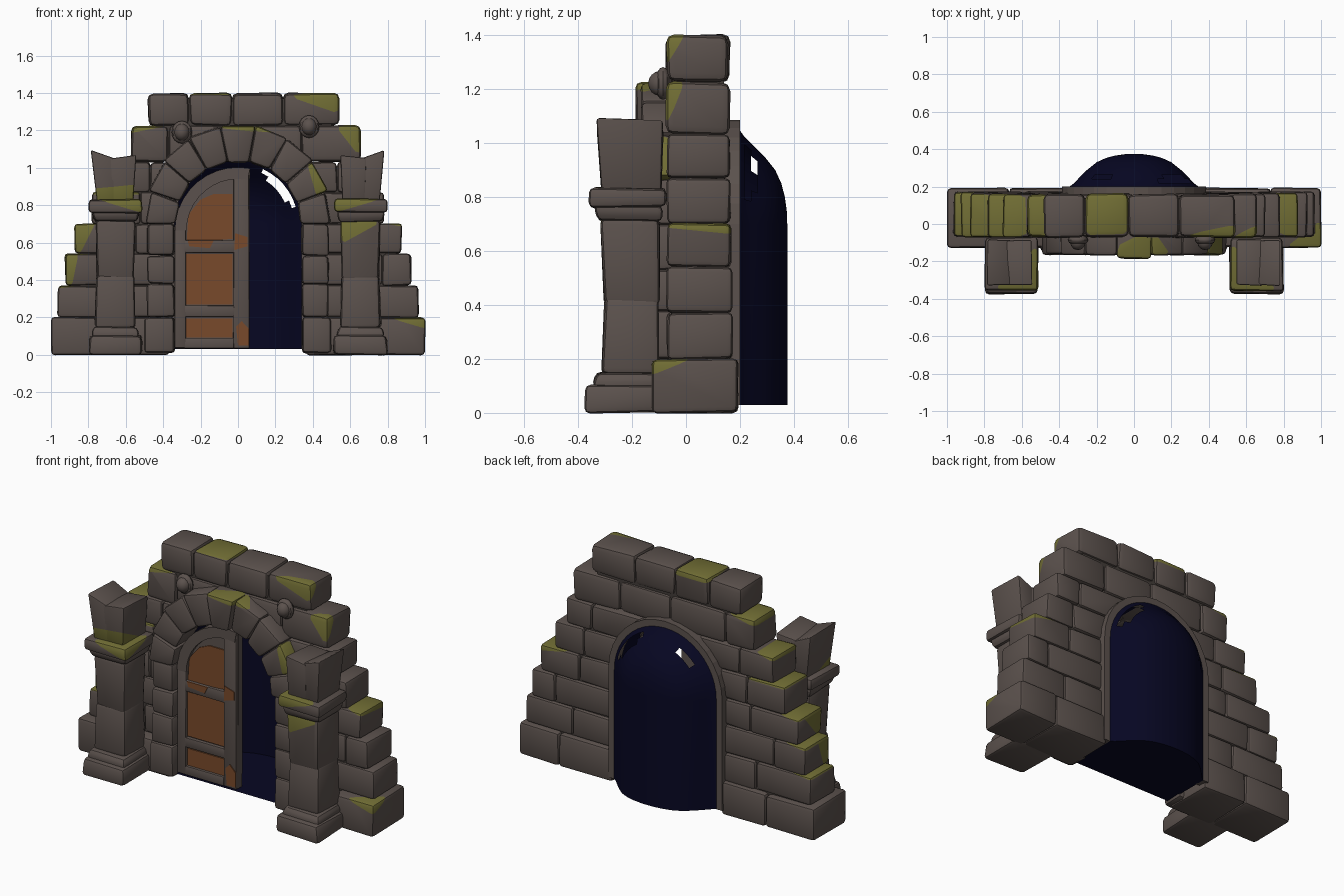
import bpy, bmesh, math, random
from mathutils import Vector

if "Cube" in bpy.data.objects:
    bpy.data.objects.remove(bpy.data.objects["Cube"])

random.seed(4)
STONE, DARK, MOSS, WOOD, NAVY = range(5)
COLOURS = [("stone", (0.105, 0.083, 0.074)), ("joint_stone", (0.055, 0.045, 0.04)),
           ("moss", (0.165, 0.155, 0.035)), ("door_wood", (0.19, 0.068, 0.024)),
           ("dark_interior", (0.002, 0.002, 0.016))]
mats = []
for name, c in COLOURS:
    m = bpy.data.materials.new(name)
    m.diffuse_color = (*c, 1)
    m.use_nodes = True
    m.node_tree.nodes["Principled BSDF"].inputs["Base Color"].default_value = m.diffuse_color
    mats.append(m)

# moss: the stone containing the point is cut by a plane and mossy beyond it
MOSS_CUTS = [((.42, -.055, 1.355), (.2, -1, .6)), ((-.15, 0, 1.385), (0, .1, 1)),
             ((.60, -.06, 1.16), (1, -2, .8)), ((-.50, 0, 1.2), (-.2, 0, 1)),
             ((-.66, 0, 1.015), (-.2, 0, 1)), ((-.72, 0, .858), (0, 0, 1)),
             ((-.82, -.06, .60), (-1, -.6, .5)), ((-.88, -.06, .44), (-1, -.6, .2)),
             ((-.83, 0, .688), (-.1, 0, 1)), ((-.9, 0, .528), (-.1, 0, 1)), ((-.94, 0, .358), (-.1, 0, 1)),
             ((.82, 0, .69), (.2, .1, 1)), ((.93, -.05, .192), (.3, -.4, 1)),
             ((-.67, -.3, .89), (.1, -.5, -1)), ((.65, -.31, .66), (-.3, -1.5, .5)),
             ((-.60, -.25, .816), (.3, -.3, 1)), ((.60, -.25, .816), (-.3, -.3, 1)),
             ((.07, -.1, 1.212), (.1, -.2, 1)), ((.41, -.1, .95), (1, -.3, .3))]


def finish(name, bm):
    me = bpy.data.meshes.new(name)
    bm.to_mesh(me)
    bm.free()
    for m in mats:
        me.materials.append(m)
    ob = bpy.data.objects.new(name, me)
    bpy.context.collection.objects.link(ob)
    return ob


def solid(bm, a, b, bevel=.02, mat=STONE, jit=.005):
    """Prism between two matching loops, with worn edges and moss."""
    t = bmesh.new()
    va, vb = [[t.verts.new([c + random.uniform(-jit, jit) for c in p]) for p in l] for l in (a, b)]
    n = len(a)
    t.faces.new(va)
    t.faces.new(vb[::-1])
    for i in range(n):
        t.faces.new((va[i], vb[i], vb[(i + 1) % n], va[(i + 1) % n]))
    bmesh.ops.recalc_face_normals(t, faces=t.faces[:])
    if bevel:
        bmesh.ops.bevel(t, geom=t.edges[:], offset=bevel, segments=2, profile=.5,
                        affect='EDGES', clamp_overlap=True)
    for f in t.faces:
        f.material_index = mat
    if mat == STONE and bevel:
        pts = list(a) + list(b)
        lo = [min(p[i] for p in pts) for i in range(3)]
        hi = [max(p[i] for p in pts) for i in range(3)]
        for co, no in MOSS_CUTS:
            if all(lo[i] <= co[i] <= hi[i] for i in range(3)):
                bmesh.ops.bisect_plane(t, geom=t.verts[:] + t.edges[:] + t.faces[:],
                                       plane_co=co, plane_no=no)
                for f in t.faces:
                    if (f.calc_center_median() - Vector(co)).dot(Vector(no)) > 0:
                        f.material_index = MOSS
    me = bpy.data.meshes.new("tmp")
    t.to_mesh(me)
    t.free()
    bm.from_mesh(me)
    bpy.data.meshes.remove(me)


def slab(bm, pts, y0, y1, **k):
    """Front outline (x, z) pushed from y0 to y1."""
    solid(bm, [(x, y0, z) for x, z in pts], [(x, y1, z) for x, z in pts], **k)


def rect(x0, x1, z0, z1):
    return [(x0, z0), (x1, z0), (x1, z1), (x0, z1)]


def tier(bm, cx, z0, z1, h0, ya0, yb0, h1, ya1, yb1, **k):
    """Four-sided column piece, half width and y range at bottom and top."""
    loop = lambda h, ya, yb, z: [(cx - h, ya, z), (cx + h, ya, z), (cx + h, yb, z), (cx - h, yb, z)]
    solid(bm, loop(h0, ya0, yb0, z0), loop(h1, ya1, yb1, z1), **k)


def arc(r, a0, a1, n, zc=.7):
    return [(r * math.cos(math.radians(a0 + (a1 - a0) * i / n)),
             zc + r * math.sin(math.radians(a0 + (a1 - a0) * i / n))) for i in range(n + 1)]


# stepped wall: courses either side of the opening
def inner(z):
    return math.sqrt(max(.365 ** 2 - max(z - .7, 0) ** 2, .02))


wall, core = bmesh.new(), bmesh.new()
rows = [(0, .2, 1.0, .70), (.2, .37, .965, .62), (.37, .54, .925, .74), (.54, .70, .875, .58),
        (.70, .87, .78, .55), (.87, 1.03, .70, .50)]
for i, (z0, z1, out, joint) in enumerate(rows):
    y0, y1 = (-.125, .192) if i == 0 else (-.07, .175 - .003 * i)
    for s in (-1, 1):
        j = joint + .03 * s
        for pts in ([(inner(z0), z0), (j, z0), (j, z1), (inner(z1), z1)], rect(j, out, z0, z1)):
            slab(wall, [(s * x, z) for x, z in pts], y0, y1, jit=.004)
        zb, zt = max(z0 - .025, .015), z1 - .02
        pts = [(inner(z0) + .02, zb), (out - .03, zb), (out - .03, zt), (inner(zt) + .02, zt)]
        slab(core, [(s * x, z) for x, z in pts], y0 + .017, y1 - .017, bevel=0, mat=DARK, jit=0)
# upper courses bridging the arch
for z0, z1, xs in [(1.03, 1.225, [-.57, -.37, 0, .34, .655]), (1.225, 1.4, [-.48, -.26, -.03, .24, .54])]:
    for xa, xb in zip(xs, xs[1:]):
        slab(wall, rect(xa, xb, z0, z1), -.072, .16, bevel=.03, jit=.006)
    slab(core, rect(xs[0] + .04, xs[-1] - .04, max(z0 - .03, 1.05), z1 - .03), -.05, .14,
         bevel=0, mat=DARK, jit=0)
finish("wall_blocks", wall)
finish("wall_core", core)

# front arch: jamb blocks and wedge stones
arch = bmesh.new()
for s in (-1, 1):
    for k, (z0, z1) in enumerate([(.01, .2), (.2, .38), (.38, .53), (.53, .7)]):
        w = .5 if k == 0 else .485
        slab(arch, [(s * x, z) for x, z in rect(.34, w, z0, z1)], -.145, 0)
for k in range(9):
    a0, a1 = 20 * k, 20 * k + 20
    ro = .49 + .045 * math.sin(math.radians(a0 + 10))
    front = -.185 if k == 4 else -.165
    slab(arch, arc(.335, a0, a1, 1) + arc(ro, a1, a0, 1), front, 0, bevel=.02)
finish("front_arch", arch)

# thin arch rim on the back
rim = bmesh.new()
ri = [(.34, .03)] + arc(.34, 0, 180, 16) + [(-.34, .03)]
ro = [(.385, .03)] + arc(.385, 0, 180, 16) + [(-.385, .03)]
for i in range(len(ri) - 1):
    slab(rim, [ri[i], ro[i], ro[i + 1], ri[i + 1]], .14, .2, bevel=0, jit=0)
finish("back_rim", rim)

# dark domed niche behind the doorway, with broken gaps near the top
bm = bmesh.new()
stations = [(.345, -.02), (.345, .2), (.322, .217), (.30, .24), (.275, .265), (.25, .29), (.2, .33),
            (.15, .353), (.1, .366), (.05, .373), (1e-4, .375)]
rings = []
for r, y in stations:
    rings.append([bm.verts.new((x, y, z)) for x, z in [(r, .03)] + arc(r, 0, 180, 22) + [(-r, .03)]])
for k in range(len(rings) - 1):
    for i in range(len(rings[0]) - 1):
        ang = (i - .5) * 180 / 22
        if (k == 2 and 16 < ang < 64) or (k == 3 and (24 < ang < 56 or 118 < ang < 140)):
            continue
        bm.faces.new((rings[k][i], rings[k][i + 1], rings[k + 1][i + 1], rings[k + 1][i]))
edge = [(r, y, .03) for r, y in [(.345, -.11)] + stations[1:]]
bm.faces.new([bm.verts.new(p) for p in edge + [(-x, y, z) for x, y, z in edge[::-1]]])
for f in bm.faces:
    f.material_index = NAVY
finish("dark_niche", bm)

# left door leaf: slab, raised frame, painted panels
door = bmesh.new()
leaf = arc(.33, 180, 79, 10, .665)
slab(door, leaf + [(.06, .035), (-.33, .035)], -.085, -.045, bevel=0, jit=0)
outer, inn = arc(.338, 180, 79, 10, .665), arc(.275, 180, 79, 10, .665)
for i in range(10):
    slab(door, [outer[i], outer[i + 1], inn[i + 1], inn[i]], -.108, -.05, bevel=0, jit=0)
for r in [(-.338, -.28, .035, .67), (-.025, .06, .035, .985), (-.29, -.02, .545, .615),
          (-.29, -.02, .205, .265), (-.29, -.02, .035, .09)]:
    slab(door, rect(*r), -.105, -.05, bevel=.007, jit=.002)
panels = [[(-.275, .60), (-.03, .62), (-.03, .86), (-.13, .86), (-.20, .83), (-.265, .75)],
          rect(-.278, -.03, .27, .54), rect(-.278, -.03, .092, .195)]
for p in panels:
    slab(door, p, -.092, -.084, bevel=0, mat=WOOD, jit=0)
for p in [[(.0, .05), (.058, .05), (.058, .14), (.02, .18), (-.01, .15)],
          [(-.02, .56), (.05, .58), (.05, .63), (-.015, .65)],
          [(-.26, .58), (-.15, .57), (-.13, .612), (-.27, .612)]]:
    slab(door, p, -.109, -.103, bevel=0, mat=WOOD, jit=0)
finish("door_leaf", door)

# broken columns
for s, name in ((-1, "left_column"), (1, "right_column")):
    col = bmesh.new()
    cx = s * .655
    tier(col, cx, 0, .105, .145, -.375, -.08, .14, -.37, -.08, bevel=.022)
    tier(col, cx, .095, .15, .13, -.345, -.09, .115, -.33, -.1)
    tier(col, cx, .14, .43, .11, -.312, -.1, .1, -.30, -.1, bevel=.022)
    tier(col, cx, .40, .72, .1, -.30, -.1, .105, -.315, -.1, bevel=.022)
    tier(col, cx, .71, .77, .115, -.325, -.09, .13, -.34, -.085)
    tier(col, cx, .76, .832, .142, -.358, -.07, .142, -.355, -.07)
    # flared stump with a notch in its top
    for xa0, xb0, xa1, xb1, za, zb in [(-.095, .025, -.11, .03, 1.06, 1.04), (.005, .1, .0, .13, 1.04, 1.085)]:
        bottom = [(cx + s * x, y, .82) for x, y in ((xa0, -.312), (xb0, -.312), (xb0, -.09), (xa0, -.09))]
        top = [(cx + s * xa1, -.325, za + .01), (cx + s * xb1, -.33, zb + .01),
               (cx + s * xb1, -.085, zb), (cx + s * xa1, -.085, za - .01)]
        solid(col, bottom, top, bevel=.01, jit=.003)
    finish(name, col)

# round studs above the arch
studs = bmesh.new()
for x, z in ((-.3, 1.19), (.38, 1.22)):
    for r, d, y in ((.055, .03, -.085), (.042, .045, -.095)):
        v = bmesh.ops.create_uvsphere(studs, u_segments=12, v_segments=8, radius=1)["verts"]
        for p in v:
            p.co = (x + p.co.x * r, y + p.co.y * d, z + p.co.z * r * 1.1)
finish("wall_studs", studs)

# soft stone faces with crisp edges
for ob in bpy.data.objects:
    ob.select_set(True)
    bpy.context.view_layer.objects.active = ob
bpy.ops.object.shade_smooth_by_angle(angle=math.radians(32))
